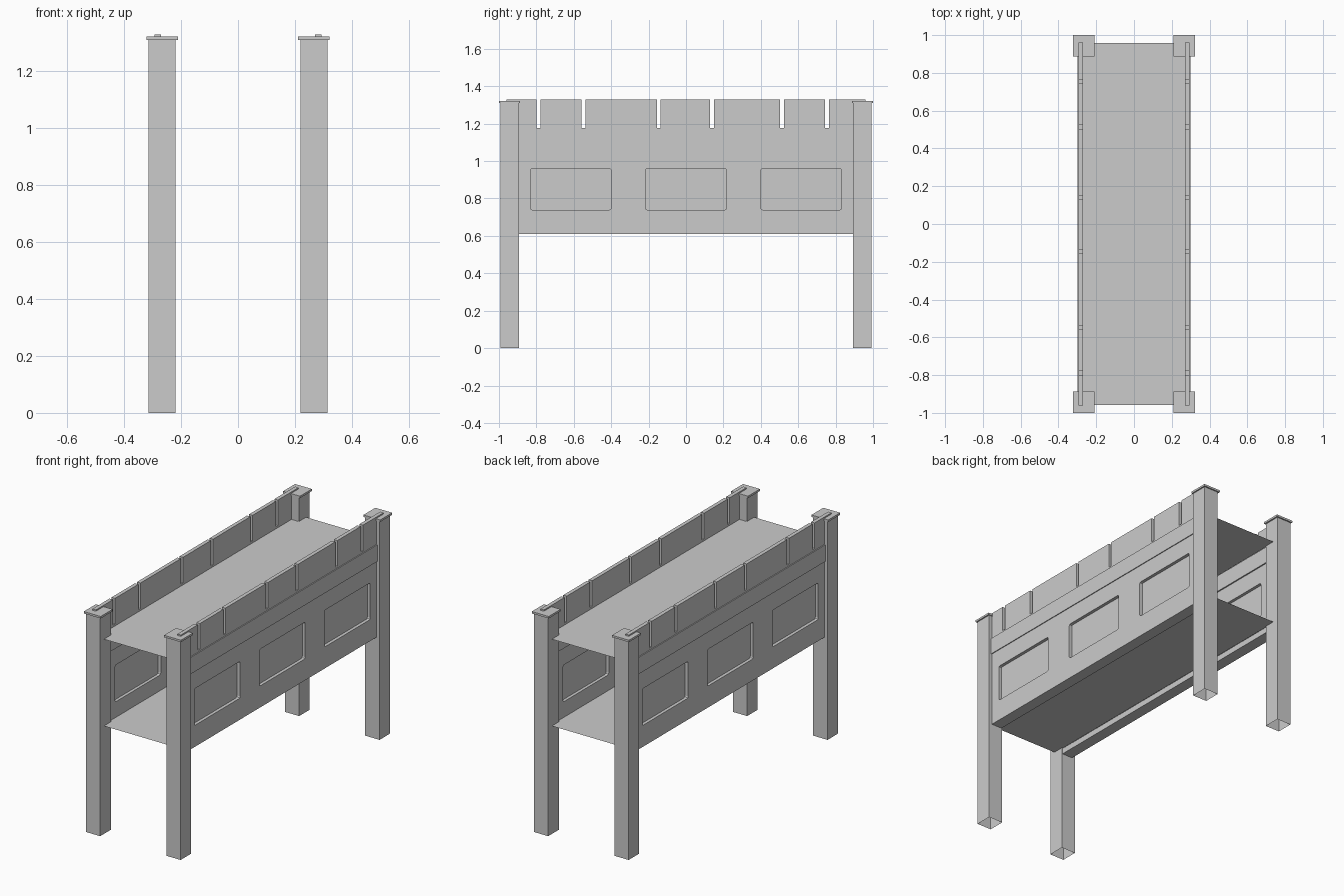
import bpy, bmesh

if "Cube" in bpy.data.objects:
    bpy.data.objects.remove(bpy.data.objects["Cube"])

def finish(name, bm):
    bmesh.ops.recalc_face_normals(bm, faces=bm.faces)
    me = bpy.data.meshes.new(name)
    bm.to_mesh(me)
    bm.free()
    ob = bpy.data.objects.new(name, me)
    bpy.context.collection.objects.link(ob)
    return ob

def add_box(bm, x0, x1, y0, y1, z0, z1, open_bottom=False, round_x=0):
    r = bmesh.ops.create_cube(bm, size=1)
    vs = r["verts"]
    for v in vs:
        v.co = (x1 if v.co.x > 0 else x0, y1 if v.co.y > 0 else y0, z1 if v.co.z > 0 else z0)
    if open_bottom:
        low = [f for f in {f for v in vs for f in v.link_faces}
               if all(abs(v.co.z - z0) < 1e-6 for v in f.verts)]
        bmesh.ops.delete(bm, geom=low, context='FACES_ONLY')
    if round_x:
        es = [e for e in {e for v in vs for e in v.link_edges}
              if abs(e.verts[0].co.x - e.verts[1].co.x) > 1e-6]
        bmesh.ops.bevel(bm, geom=es, offset=round_x, segments=2, profile=0.5, affect='EDGES')

def mirror(ob, y=False):
    m = ob.modifiers.new("mirror", 'MIRROR')
    m.use_axis = (True, y, False)
    m.use_mirror_merge = False

# Corner posts, hollow at the foot, with flat caps
bm = bmesh.new()
add_box(bm, 0.219, 0.314, 0.892, 0.992, 0, 1.312, open_bottom=True)
mirror(finish("corner_post", bm), True)
bm = bmesh.new()
add_box(bm, 0.21, 0.322, 0.887, 1.0, 1.31, 1.322)
mirror(finish("post_cap", bm), True)

# Recess cutters on both faces of the side wall
bm = bmesh.new()
for yc in (-0.616, 0, 0.616):
    for x0, x1 in ((0.275, 0.33), (0.2, 0.25)):
        add_box(bm, x0, x1, yc - 0.216, yc + 0.216, 0.739, 0.959, round_x=0.01)
cutter = finish("panel_recess_cutter", bm)
cutter.hide_render = True
cutter.hide_set(True)

# Side walls with three recessed panels
bm = bmesh.new()
add_box(bm, 0.232, 0.294, -0.955, 0.955, 0.61, 1.08)
wall = finish("side_wall", bm)
b = wall.modifiers.new("recess", 'BOOLEAN')
b.operation = 'DIFFERENCE'
b.solver = 'EXACT'
b.object = cutter
mirror(wall)

# Rails that carry the two decks
bm = bmesh.new()
add_box(bm, 0.224, 0.299, -0.955, 0.955, 1.065, 1.165)
mirror(finish("top_rail", bm))
bm = bmesh.new()
add_box(bm, 0.224, 0.294, -0.955, 0.955, 0.61, 0.645)
mirror(finish("bottom_rail", bm))

# Notched parapet along each side
outline = [(-0.96, 1.15), (-0.96, 1.33)]
for yc in (-0.789, -0.548, -0.145, 0.139, 0.513, 0.754):
    outline += [(yc - 0.01, 1.33), (yc - 0.01, 1.177), (yc + 0.01, 1.177), (yc + 0.01, 1.33)]
outline += [(0.96, 1.33), (0.96, 1.15)]
bm = bmesh.new()
face = bm.faces.new([bm.verts.new((0.27, y, z)) for y, z in outline])
ext = bmesh.ops.extrude_face_region(bm, geom=[face], use_keep_orig=True)
bmesh.ops.translate(bm, vec=(0.023, 0, 0),
                    verts=[g for g in ext["geom"] if isinstance(g, bmesh.types.BMVert)])
mirror(finish("notched_parapet", bm))

# Two thin decks
for name, z in (("lower_deck", 0.647), ("upper_deck", 1.167)):
    bm = bmesh.new()
    bmesh.ops.create_grid(bm, x_segments=1, y_segments=1, size=1)
    for v in bm.verts:
        v.co = (v.co.x * 0.225, v.co.y * 0.957, z)
    finish(name, bm)
